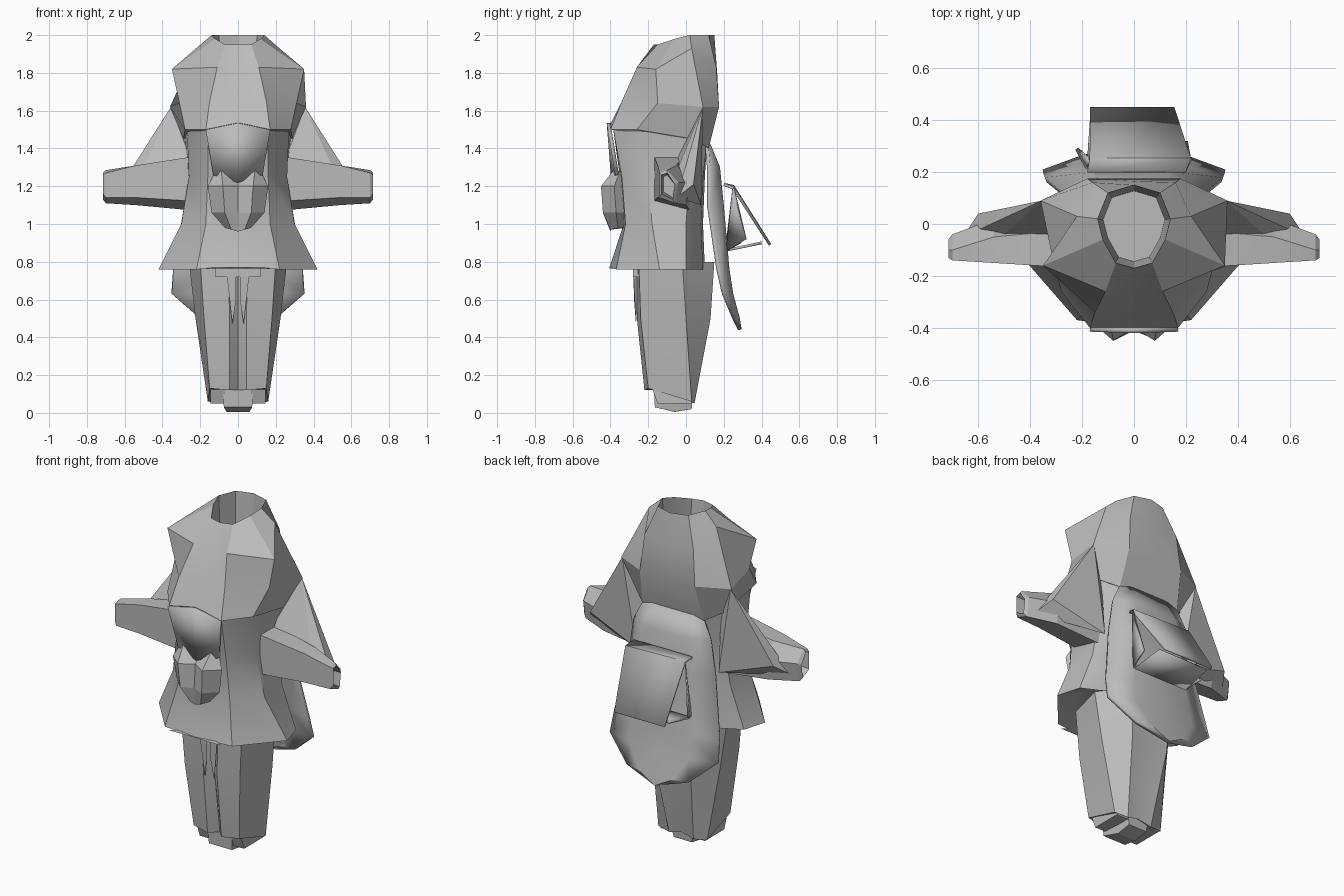
import bpy, bmesh, math

if "Cube" in bpy.data.objects:
    bpy.data.objects.remove(bpy.data.objects["Cube"])

grey = bpy.data.materials.new("plain grey")
grey.use_nodes = True
grey.diffuse_color = (0.5, 0.5, 0.5, 1)
grey.node_tree.nodes["Principled BSDF"].inputs["Base Color"].default_value = (0.5, 0.5, 0.5, 1)


def finish(bm, name, angle=25, thickness=0):
    bmesh.ops.recalc_face_normals(bm, faces=bm.faces)
    me = bpy.data.meshes.new(name)
    bm.to_mesh(me)
    bm.free()
    me.materials.append(grey)
    ob = bpy.data.objects.new(name, me)
    bpy.context.collection.objects.link(ob)
    if thickness:
        mod = ob.modifiers.new("thickness", 'SOLIDIFY')
        mod.thickness = thickness
        mod.offset = 0
    bpy.ops.object.select_all(action='DESELECT')
    ob.select_set(True)
    bpy.context.view_layer.objects.active = ob
    bpy.ops.object.shade_smooth_by_angle(angle=math.radians(angle))
    return ob


def whole(half):
    """Close a half ring (front centre to back centre) by mirroring it in x."""
    return half + [(-x, y, z) for x, y, z in reversed(half) if abs(x) > 1e-5]


def loft(name, rings, caps=(True, True), angle=25):
    bm = bmesh.new()
    vs = [[bm.verts.new(p) for p in r] for r in rings]
    n = len(rings[0])
    for a, b in zip(vs, vs[1:]):
        for i in range(n):
            j = (i + 1) % n
            bm.faces.new((a[i], a[j], b[j], b[i]))
    if caps[0]:
        bm.faces.new(vs[0])
    if caps[1]:
        bm.faces.new(vs[-1])
    return finish(bm, name, angle)


def hull(name, pts):
    bm = bmesh.new()
    for p in pts:
        bm.verts.new(p)
    bmesh.ops.convex_hull(bm, input=bm.verts)
    return finish(bm, name, 10)


def sheet(name, faces, thickness):
    bm = bmesh.new()
    for f in faces:
        bm.faces.new([bm.verts.new(p) for p in f])
    bmesh.ops.remove_doubles(bm, verts=bm.verts, dist=1e-4)
    return finish(bm, name, 20, thickness)


# Hood: open at the top with a hollow well inside
rim = [(0, -.17, 1.95), (.07, -.15, 1.95), (.12, -.06, 1.98), (.14, .02, 2), (.1, .12, 2), (0, .15, 2)]
well = [(x * .85, y * .85, 1.55) for x, y, z in rim]
hood = [
    well, rim,
    [(0, -.23, 1.82), (.11, -.26, 1.83), (.35, -.16, 1.82), (.22, .03, 1.93), (.16, .16, 1.83), (0, .165, 1.8)],
    [(0, -.33, 1.65), (.15, -.34, 1.65), (.31, -.15, 1.64), (.36, .09, 1.62), (.18, .175, 1.62), (0, .175, 1.62)],
    [(0, -.40, 1.53), (.17, -.40, 1.5), (.28, -.26, 1.5), (.29, .04, 1.45), (.2, .12, 1.4), (0, .12, 1.4)],
]
loft("hood", [whole(r) for r in hood])

# Torso flaring into a wide hem
torso = [
    [(0, -.385, 1.52), (.16, -.385, 1.5), (.27, -.22, 1.5), (.28, .03, 1.46), (.19, .11, 1.42), (0, .11, 1.42)],
    [(0, -.35, 1.25), (.16, -.34, 1.25), (.26, -.2, 1.25), (.26, .02, 1.25), (.18, .09, 1.25), (0, .1, 1.25)],
    [(0, -.33, 1), (.17, -.32, 1), (.3, -.18, 1), (.29, .0, 1), (.18, .08, 1), (0, .09, 1)],
    [(0, -.405, .77), (.22, -.37, .76), (.42, -.14, .76), (.38, .0, .76), (.2, .09, .76), (0, .1, .76)],
    [(0, -.3, .79), (.18, -.28, .79), (.3, -.12, .79), (.3, 0, .79), (.18, .07, .79), (0, .08, .79)],
]
loft("torso", [whole(r) for r in torso], angle=35)

# Collar panel running down the chest
sheet("collar", [[(0, -.41, 1.535), (s * .17, -.405, 1.5), (s * .13, -.365, 1.26), (0, -.385, 1.22)]
                 for s in (1, -1)], .02)

# Two-lobed pouch on the chest
pouch = [
    [(0, -.36, 1.24), (.09, -.38, 1.29), (.12, -.35, 1.28), (.08, -.32, 1.27), (0, -.31, 1.27)],
    [(0, -.40, 1.2), (.08, -.45, 1.2), (.16, -.38, 1.2), (.1, -.31, 1.2), (0, -.3, 1.2)],
    [(0, -.41, 1.06), (.07, -.44, 1.06), (.14, -.37, 1.06), (.1, -.31, 1.06), (0, -.3, 1.06)],
    [(0, -.40, .96), (.035, -.40, .97), (.07, -.36, .98), (.04, -.31, .98), (0, -.3, .98)],
]
loft("pouch", [whole(r) for r in pouch], angle=15)

# Arms with hollow cuffs, and the sleeve flaps behind them
arm = [(.22, [(-.17, 1.12), (-.17, 1.36), (-.02, 1.36), (.03, 1.2), (.02, 1.07)]),
       (.54, [(-.15, 1.14), (-.15, 1.31), (-.05, 1.31), (.02, 1.22), (.0, 1.1)]),
       (.70, [(-.14, 1.14), (-.14, 1.27), (-.10, 1.285), (-.04, 1.22), (-.06, 1.11)]),
       (.715, [(-.13, 1.16), (-.13, 1.26), (-.10, 1.27), (-.06, 1.21), (-.07, 1.13)]),
       (.62, [(-.12, 1.17), (-.12, 1.25), (-.10, 1.26), (-.06, 1.21), (-.07, 1.14)])]
for side, s in (("left", 1), ("right", -1)):
    loft(side + "_arm", [[(s * x, y, z) for y, z in sec] for x, sec in arm], angle=15)
    hull(side + "_sleeve_flap", [(s * x, y, z) for x, y, z in (
        (.355, .09, 1.62), (.60, .04, 1.21), (.66, -.05, 1.14), (.27, .08, 1.1),
        (.25, .03, 1.42), (.25, -.05, 1.34), (.5, -.04, 1.3))])

# Long back cape ending in a blunt point
rows = [(.19, .11, .12, 1.42), (.25, .12, .17, 1.3), (.28, .12, .19, 1.1),
        (.34, .17, .22, .76), (.35, .2, .24, .63), (.2, .255, .275, .50)]
cape = []
for a, b in zip(rows, rows[1:]):
    for s in (1, -1):
        m, n = a[0] * .55, b[0] * .55
        cape.append([(0, a[2], a[3]), (s * m, a[2], a[3]), (s * n, b[2], b[3]), (0, b[2], b[3])])
        cape.append([(s * m, a[2], a[3]), (s * a[0], a[1], a[3]), (s * b[0], b[1], b[3]), (s * n, b[2], b[3])])
for s in (1, -1):
    cape.append([(0, .275, .50), (s * .11, .275, .50), (0, .285, .44)])
    cape.append([(s * .11, .275, .50), (s * .2, .255, .50), (0, .285, .44)])
sheet("cape", cape, .02)

# Sloping flap on the back, with side fins tying it to the cape
sheet("back_flap", [
    [(-.18, .2, 1.21), (.2, .2, 1.21), (.22, .25, 1.19), (-.17, .25, 1.2)],
    [(-.17, .25, 1.2), (.22, .25, 1.19), (.155, .445, .89), (-.17, .445, .89)],
    [(-.17, .25, 1.2), (-.22, .29, .9), (-.18, .21, .86)],
    [(.22, .25, 1.19), (.2, .32, .92), (.18, .21, .86)],
    [(-.18, .21, .86), (.18, .21, .86), (.155, .40, .9), (-.17, .40, .9)],
], .015)

# Legs as one tapering column with a shallow front groove
legs = [
    [(0, -.24, .8), (.05, -.26, .8), (.2, -.25, .8), (.26, -.02, .8), (.14, .15, .8), (0, .15, .8)],
    [(0, -.22, .5), (.045, -.26, .5), (.18, -.24, .5), (.225, 0, .5), (.12, .13, .5), (0, .12, .5)],
    [(0, -.17, .12), (.045, -.22, .12), (.15, -.2, .13), (.16, .03, .06), (.08, .045, .05), (0, .04, .07)],
]
loft("legs", [whole(r) for r in legs], angle=15)

# Feet
hull("middle_foot", [(s * x, y, z) for s in (1, -1) for x, y, z in (
    (.08, -.17, .13), (.08, .04, .13), (.075, -.165, .03), (.06, -.06, .005), (.06, .03, .02))])
for side, s in (("left", 1), ("right", -1)):
    hull(side + "_foot", [(s * x, y, z) for x in (.07, .145) for y, z in (
        (-.18, .13), (-.15, .05), (.03, .05), (.03, .13))])

# Tassels and belt end hanging below the hem
hull("belt_end", [(x, y, z) for x in (-.12, .12) for y, z in ((-.28, .72), (-.23, .72), (-.28, .8), (-.23, .8))])
for side, s in (("left", 1), ("right", -1)):
    hull(side + "_tassel", [(s * .01, -.28, .78), (s * .065, -.28, .78), (s * .04, -.24, .78),
                            (s * .01, -.275, .6), (s * .03, -.265, .47)])
    hull(side + "_hem_spike", [(0, -.38, .765), (0, -.41, .77), (s * .175, -.405, .765), (s * .08, -.36, .775)])
